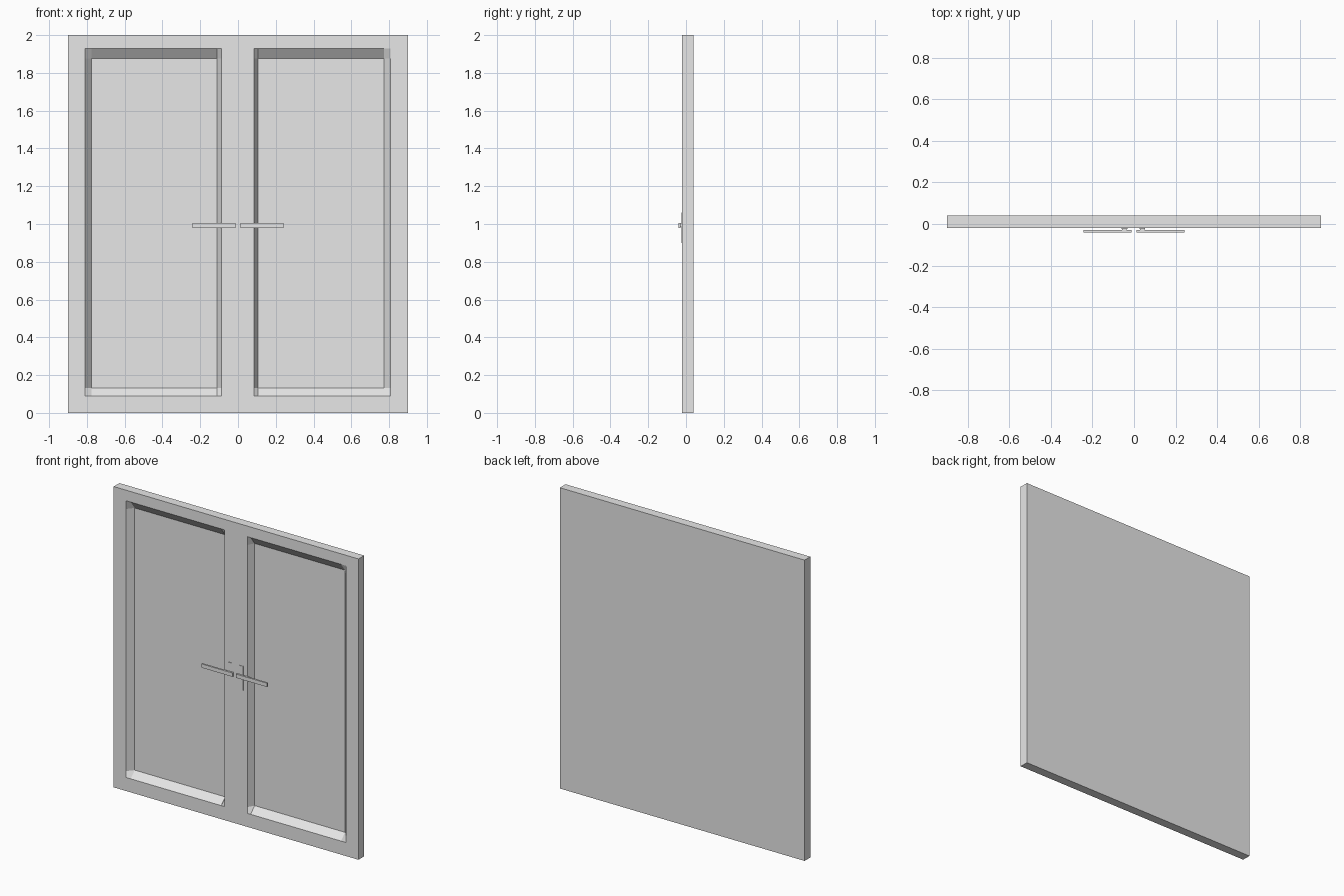
import bpy
import bmesh

cube = bpy.data.objects.get("Cube")
if cube:
    bpy.data.objects.remove(cube, do_unlink=True)

grey = bpy.data.materials.new("light_grey")
grey.use_nodes = True
grey.diffuse_color = (0.8, 0.8, 0.8, 1)
grey.node_tree.nodes["Principled BSDF"].inputs["Base Color"].default_value = (0.8, 0.8, 0.8, 1)

FRONT, BACK, DEPTH = -0.02, 0.04, 0.042


def finish(name, bm):
    bmesh.ops.recalc_face_normals(bm, faces=bm.faces)
    mesh = bpy.data.meshes.new(name)
    bm.to_mesh(mesh)
    bm.free()
    mesh.materials.append(grey)
    obj = bpy.data.objects.new(name, mesh)
    bpy.context.collection.objects.link(obj)
    return obj


def box(name, x, y, z):
    """Box given by its (low, high) limits on each axis."""
    bm = bmesh.new()
    bmesh.ops.create_cube(bm, size=1)
    for v in bm.verts:
        for i, (low, high) in enumerate((x, y, z)):
            v.co[i] = high if v.co[i] > 0 else low
    return finish(name, bm)


# Door slab: a front grid whose panel floors are pushed in, leaving sloped rims
panels_x = [(-0.775, -0.11), (0.107, 0.772)]
floor_z = (0.132, 1.875)
xs = [-0.9, -0.81, -0.775, -0.11, -0.087, 0.084, 0.107, 0.772, 0.808, 0.9]
zs = [0, 0.09, 0.132, 1.875, 1.93, 2]


def front_y(x, z):
    inside = floor_z[0] <= z <= floor_z[1] and any(a <= x <= b for a, b in panels_x)
    return FRONT + DEPTH if inside else FRONT


bm = bmesh.new()
grid = [[bm.verts.new((x, front_y(x, z), z)) for z in zs] for x in xs]
for left, right in zip(grid, grid[1:]):
    for k in range(len(zs) - 1):
        bm.faces.new((left[k], right[k], right[k + 1], left[k + 1]))

# Sides and back of the slab
rim = [e for e in bm.edges if e.is_boundary]
extruded = bmesh.ops.extrude_edge_only(bm, edges=rim)["geom"]
for v in extruded:
    if isinstance(v, bmesh.types.BMVert):
        v.co.y = BACK
bmesh.ops.edgeloop_fill(bm, edges=[e for e in bm.edges if e.is_boundary])
finish("double_door", bm)

# Handles: thin back plate, short stem and long lever on each leaf
for side, s, cx in (("right", -1, -0.046), ("left", 1, 0.04)):
    box(side + "_handle_plate", (cx - 0.014, cx + 0.014), (-0.0235, FRONT), (0.9, 1.06))
    box(side + "_handle_stem", (cx - 0.011, cx + 0.011), (-0.03, FRONT), (0.983, 1.002))
    box(side + "_handle_lever", sorted((s * 0.013, s * 0.242)), (-0.04, -0.028), (0.98, 1.005))
